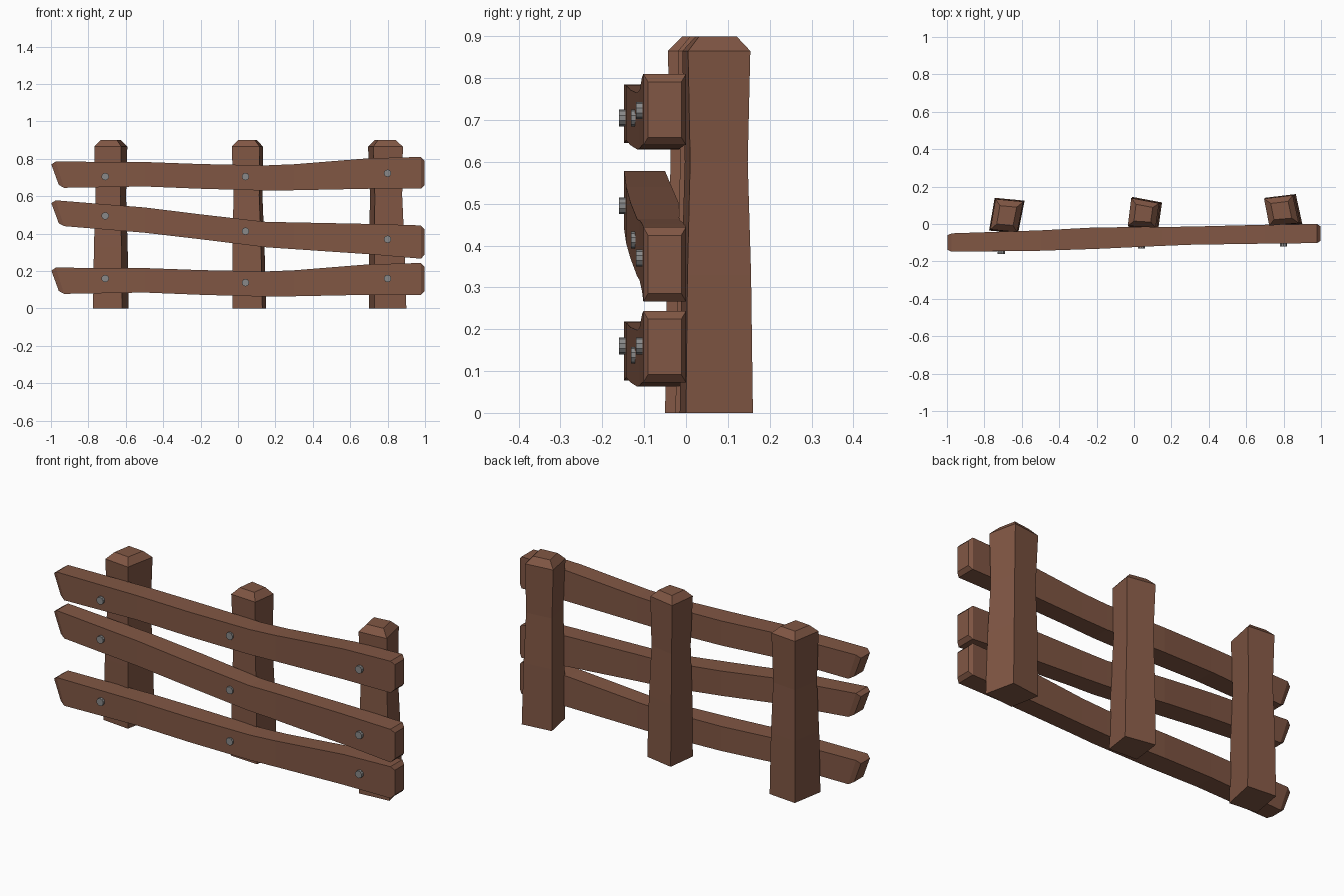
import bpy, bmesh
from math import pi
from mathutils import Vector, Matrix

if "Cube" in bpy.data.objects:
    bpy.data.objects.remove(bpy.data.objects["Cube"])


def material(name, colour):
    m = bpy.data.materials.new(name)
    m.diffuse_color = (*colour, 1)
    m.use_nodes = True
    m.node_tree.nodes["Principled BSDF"].inputs["Base Color"].default_value = m.diffuse_color
    return m


wood = material("wood", (0.22, 0.095, 0.058))
steel = material("steel", (0.25, 0.25, 0.25))


def finish(bm, name, mat):
    bmesh.ops.recalc_face_normals(bm, faces=bm.faces)
    me = bpy.data.meshes.new(name)
    bm.to_mesh(me)
    bm.free()
    me.materials.append(mat)
    ob = bpy.data.objects.new(name, me)
    bpy.context.collection.objects.link(ob)
    return ob


def loft(name, rings):
    """Skin four-cornered rings into a closed faceted beam."""
    bm = bmesh.new()
    loops = [[bm.verts.new(p) for p in r] for r in rings]
    for a, b in zip(loops, loops[1:]):
        for i in range(4):
            j = (i + 1) % 4
            bm.faces.new((a[i], a[j], b[j], b[i]))
    bm.faces.new(loops[0])
    bm.faces.new(loops[-1])
    return finish(bm, name, wood)


# Posts: twisted square footprints, a slight waist and a chamfered top
posts = {
    "left_post": ([(-.775, -.035), (-.62, -.05), (-.585, .125), (-.745, .14)], 0.0),
    "middle_post": ([(-.03, -.015), (.13, -.025), (.15, .115), (-.01, .145)], -.01),
    "right_post": ([(.73, -.015), (.90, 0), (.865, .16), (.70, .14)], -.012),
}
levels = [(0, 1), (.33, .95), (.6, .86), (.865, .93), (.9, .56)]
for name, (corners, lean) in posts.items():
    pts = [Vector(c) for c in corners]
    mid = sum(pts, Vector((0, 0))) / 4
    rings = []
    for z, s in levels:
        ring = [mid + (p - mid) * s for p in pts]
        rings.append([(p.x + lean * z / .9, p.y, z) for p in ring])
    loft(name, rings)

# Rails: stations are x, front y, back y, bottom z, top z
outer = [(-.965, -.148, -.05, .645, .785), (-.5, -.143, -.034, .652, .783),
         (-.2, -.133, -.018, .64, .772), (.15, -.117, -.016, .63, .765),
         (.3, -.111, -.014, .632, .771), (.7, -.105, -.004, .64, .803),
         (.978, -.102, 0, .64, .81)]
middle = [(-.965, -.148, -.05, .44, .578), (-.5, -.143, -.034, .405, .54),
          (-.2, -.133, -.018, .37, .503), (.15, -.117, -.016, .327, .463),
          (.3, -.111, -.014, .317, .46), (.7, -.105, -.004, .29, .452),
          (.978, -.102, 0, .266, .444)]


def rail(name, stations, dz):
    rings = [[(x, f, b0 + dz), (x, b, b0 + dz), (x, b, t + dz), (x, f, t + dz)]
             for x, f, b, b0, t in stations]
    # slanted left end
    rings[0] = [(x + (.035 if i in (0, 1) else -.01), y, z)
                for i, (x, y, z) in enumerate(rings[0])]

    # chamfered end caps
    def cap(ring, dx):
        c = sum((Vector(p) for p in ring), Vector()) / 4
        out = []
        for p in ring:
            v = Vector(p)
            w = c + (v - c) * .78
            out.append((v.x + dx, w.y, w.z))
        return out
    left = cap(rings[0], -.028)
    left = [(max(x, -.998), y, z) for x, y, z in left]
    loft(name, [left] + rings + [cap(rings[-1], .018)])


rail("top_rail", outer, 0)
rail("middle_rail", middle, 0)
rail("bottom_rail", outer, -.567)

# Bolts: one per rail and post crossing
heights = {"top": (.705, .705, .723), "middle": (.495, .413, .37),
           "bottom": (.16, .138, .16)}
spots = [("left", -.71, -.16), ("middle", .04, -.132), ("right", .80, -.12)]
for row, zs in heights.items():
    for (col, x, y), z in zip(spots, zs):
        bm = bmesh.new()
        depth = .04
        bmesh.ops.create_cone(
            bm, cap_ends=True, segments=10, radius1=.02, radius2=.02, depth=depth,
            matrix=Matrix.Translation((x, y + depth / 2, z)) @ Matrix.Rotation(pi / 2, 4, 'X'))
        finish(bm, f"{row}_{col}_bolt", steel)
